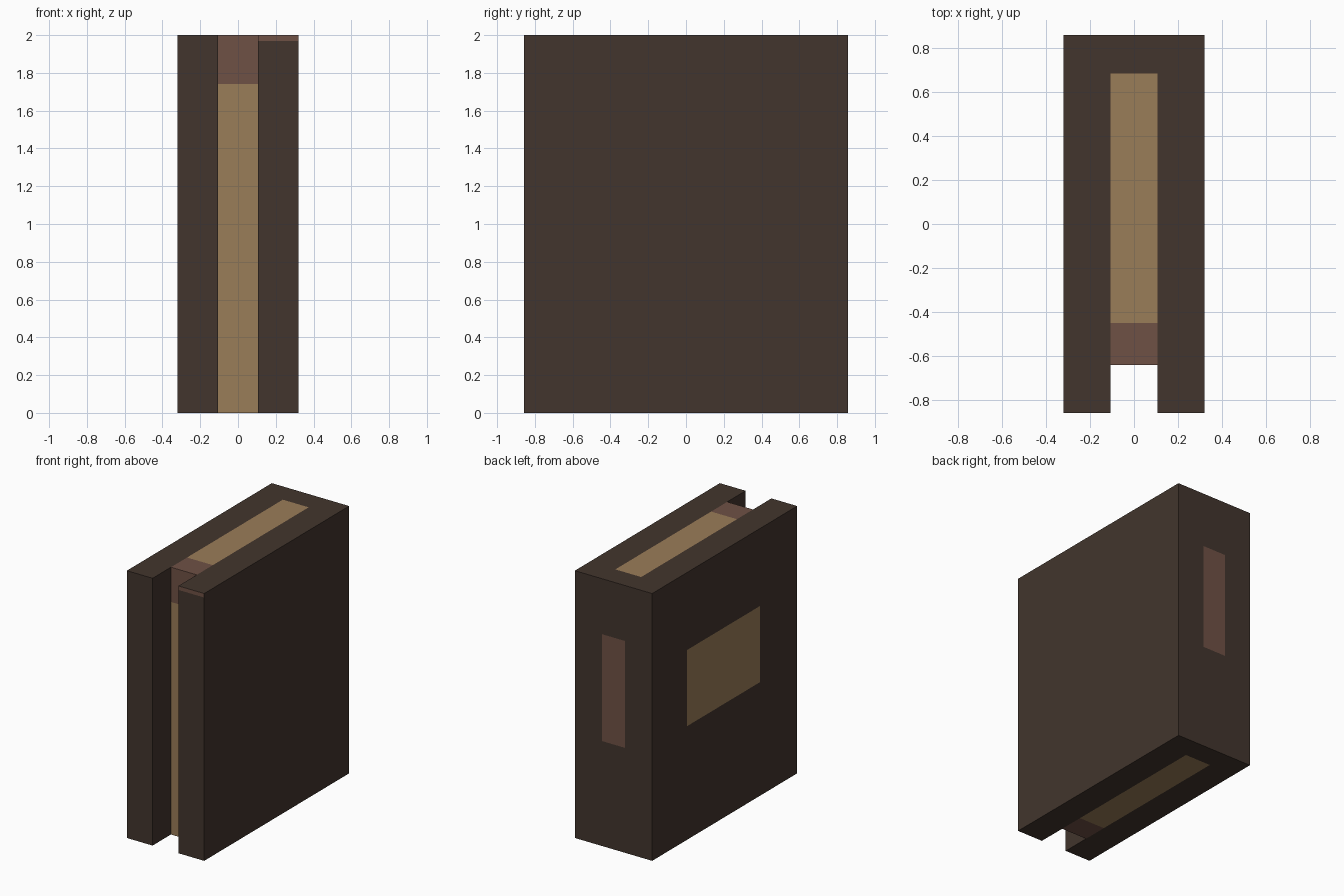
import bpy, bmesh
from mathutils import Vector

if "Cube" in bpy.data.objects:
    bpy.data.objects.remove(bpy.data.objects["Cube"])

W, D, H = 0.32, 0.857, 2.0      # half width, half depth, height
S, SLOT = 0.107, -0.64          # slot half width, slot back


def material(name, rgb):
    m = bpy.data.materials.new(name)
    lin = [((c / 255 + 0.055) / 1.055) ** 2.4 for c in rgb]
    m.diffuse_color = (*lin, 1)
    m.use_nodes = True
    m.node_tree.nodes["Principled BSDF"].inputs["Base Color"].default_value = m.diffuse_color
    return m


mats = [material("dark brown", (66, 53, 45)),
        material("tan", (154, 125, 88)),
        material("red brown", (111, 81, 69))]

# U-shaped case: plan profile extruded upward
bm = bmesh.new()
plan = [(-W, -D), (-S, -D), (-S, SLOT), (S, SLOT), (S, -D), (W, -D), (W, D), (-W, D)]
base = bm.faces.new([bm.verts.new((x, y, 0)) for x, y in plan])
ext = bmesh.ops.extrude_face_region(bm, geom=[base], use_keep_orig=True)
top = [v for v in ext["geom"] if isinstance(v, bmesh.types.BMVert)]
bmesh.ops.translate(bm, vec=(0, 0, H), verts=top)
bmesh.ops.recalc_face_normals(bm, faces=bm.faces)

# Cut lines for the coloured panels
cuts = [(0, (-S, -0.095, 0.095, S)),
        (1, (SLOT, -0.45, -0.42, 0.443, 0.683)),
        (2, (0.785, 0.85, 1.42, 1.585, 1.74, 1.97))]
for axis, values in cuts:
    for v in values:
        n = Vector((0, 0, 0))
        n[axis] = 1
        bmesh.ops.bisect_plane(bm, geom=bm.verts[:] + bm.edges[:] + bm.faces[:],
                               dist=1e-5, plane_co=n * v, plane_no=n)
bmesh.ops.recalc_face_normals(bm, faces=bm.faces)


def colour(f):
    x, y, z = f.calc_center_median()
    n = f.normal
    if abs(n.z) > 0.5:                          # top and bottom strips
        if abs(x) < S and y < 0.683:
            return 2 if y < -0.45 else 1
    elif n.y < -0.5:
        if abs(x) < S:                          # back of the slot
            return 2 if z > 1.74 else 1
        if x > S and z > 1.97:                  # thin strip on right front edge
            return 2
    elif n.y > 0.5:                             # back panel
        if abs(x) < 0.095 and 0.785 < z < 1.585:
            return 2
    elif n.x < -0.5 and x < -0.3:               # left side panel
        if -0.42 < y < 0.443 and 0.85 < z < 1.42:
            return 1
    return 0


for f in bm.faces:
    f.material_index = colour(f)

me = bpy.data.meshes.new("slotted_case")
bm.to_mesh(me)
bm.free()
for m in mats:
    me.materials.append(m)
bpy.context.collection.objects.link(bpy.data.objects.new("slotted_case", me))
